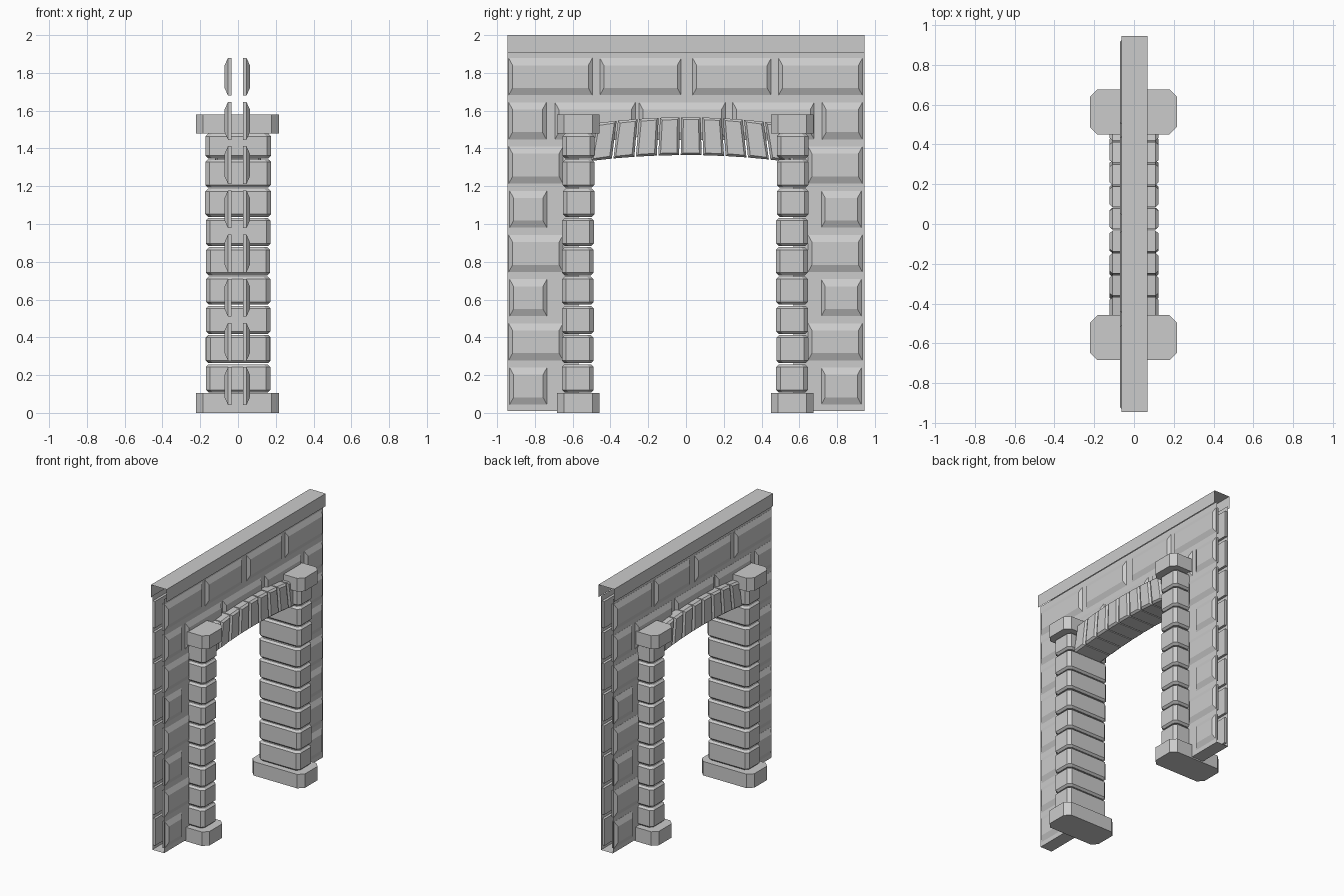
import bpy, bmesh, random

random.seed(4)
cube = bpy.data.objects.get("Cube")
if cube:
    bpy.data.objects.remove(cube)

GREY = (0.6, 0.6, 0.6, 1)
stone = bpy.data.materials.new("grey stone")
stone.use_nodes = True
stone.diffuse_color = GREY
stone.node_tree.nodes["Principled BSDF"].inputs["Base Color"].default_value = GREY


def finish(name, bm):
    mesh = bpy.data.meshes.new(name)
    bm.to_mesh(mesh)
    bm.free()
    mesh.materials.append(stone)
    obj = bpy.data.objects.new(name, mesh)
    bpy.context.collection.objects.link(obj)
    return obj


def loft(bm, rings):
    """Closed solid through a stack of equal-length point rings."""
    loops = [[bm.verts.new(p) for p in ring] for ring in rings]
    faces = [bm.faces.new(loops[0]), bm.faces.new(loops[-1])]
    for a, b in zip(loops, loops[1:]):
        for i in range(len(a)):
            j = (i + 1) % len(a)
            faces.append(bm.faces.new((a[i], a[j], b[j], b[i])))
    bmesh.ops.recalc_face_normals(bm, faces=faces)


def octagon(cx, cy, hx, hy, cut, z):
    """Rectangle with cut corners."""
    half = [(hx, hy - cut), (hx - cut, hy)]
    pts = half + [(-x, y) for x, y in reversed(half)]
    pts += [(-x, -y) for x, y in pts]
    return [(cx + x, cy + y, z) for x, y in pts]


def block(bm, cx, cy, hx, hy, z0, z1, cut, edge=0.0):
    """Upright block with cut corners and optional bevelled top and bottom."""
    stack = [(z0, edge), (z0 + edge, 0), (z1 - edge, 0), (z1, edge)] if edge else [(z0, 0), (z1, 0)]
    loft(bm, [octagon(cx, cy, hx - e, hy - e, cut, z) for z, e in stack])


# Wall skins: two sheets with an arched opening, joined by a base strip
LOW, END, JAMB = 0.01, 0.945, 0.57
arch_line = [(y / 10 * JAMB, 1.47 - 0.15 * (y / 10 * JAMB) ** 2) for y in range(-10, 11, 2)]
outline = [(-END, LOW), (-JAMB, LOW)] + arch_line + [(JAMB, LOW), (END, LOW), (END, 1.92), (-END, 1.92)]
bm = bmesh.new()
for x in (-0.052, 0.046):
    points = [(x, y, z) for y, z in outline]
    bm.faces.new([bm.verts.new(p) for p in (points if x > 0 else reversed(points))])
for s in (-1, 1):
    strip = [(-0.052, JAMB), (-0.052, END), (0.046, END), (0.046, JAMB)]
    bm.faces.new([bm.verts.new((x, s * y, LOW)) for x, y in (strip if s > 0 else reversed(strip))])
finish("wall_skins", bm)

# Coping: folded sheet, open at both ends
bm = bmesh.new()
fold = [(-0.063, 1.905), (-0.063, 2.0), (0.068, 2.0), (0.068, 1.905)]
near, far = [[bm.verts.new((x, y, z)) for x, z in fold] for y in (-END, END)]
for i in range(3):
    bm.faces.new((near[i], near[i + 1], far[i + 1], far[i]))
finish("wall_coping", bm)


# Facing stones: raised panels with sloping borders, laid in courses
def panel(bm, side, y0, y1, z0, z1):
    def ring(depth, iy, iz):
        x = side * depth - 0.004
        return [(x, y0 + iy, z0 + iz), (x, y1 - iy, z0 + iz), (x, y1 - iy, z1 - iz), (x, y0 + iy, z1 - iz)]
    loft(bm, [ring(0.03, 0, 0), ring(0.049, 0, 0), ring(0.067, 0.022, 0.04)])


TOP = [(-0.94, -0.495), (-0.457, -0.024), (0.034, 0.452), (0.489, 0.935)]
SECOND = [(-0.94, -0.738), (-0.695, -0.267), (-0.25, 0.21), (0.246, 0.68), (0.72, 0.935)]
LONG = [(-0.94, -0.65), (0.645, 0.935)]
SHORT = [(-0.935, -0.735), (0.715, 0.93)]
courses = [TOP, SECOND] + [LONG, SHORT] * 3
bm = bmesh.new()
for side in (-1, 1):
    for row, course in enumerate(courses):
        z = 1.68 - row * 0.234
        for y0, y1 in course:
            panel(bm, side, y0, y1, z, z + 0.2)
finish("facing_stones", bm)

# Pillars: plinth, stacked stones and capital on each side
for name, cy in (("right", -0.571), ("left", 0.563)):
    for part, z0, z1 in (("plinth", 0.0, 0.105), ("capital", 1.48, 1.58)):
        bm = bmesh.new()
        block(bm, -0.003, cy, 0.219, 0.113, z0, z1, 0.038)
        finish(f"{name}_{part}", bm)
    bm = bmesh.new()
    for i in range(9):
        z0 = 0.108 + 0.155 * i
        wobble = random.uniform(-0.003, 0.003)
        block(bm, 0.001, cy + wobble, 0.172 + wobble, 0.084, z0, min(z0 + 0.149, 1.478), 0.022, 0.014)
    finish(f"{name}_pillar_stones", bm)

# Arch: leaning bevelled stones following a shallow curve
bm = bmesh.new()


def arch_ring(x, y0, y1, inset):
    ring = []
    for y, t in ((y0, 0), (y1, 0), (y1, 1), (y0, 1)):
        inward = inset if y == y0 else -inset
        z = 1.365 - 0.13 * y * y + t * 0.2 + (inset if t == 0 else -inset)
        ring.append((x, y + inward - 0.065 * y * (t - 0.5), z))
    return ring


for i in range(9):
    y0 = -0.487 + i * 0.115
    y1 = min(y0 + 0.107, 0.54)
    loft(bm, [arch_ring(x, y0, y1, e) for x, e in
              ((-0.122, 0.012), (-0.108, 0), (0.108, 0), (0.122, 0.012))])
finish("arch_stones", bm)
